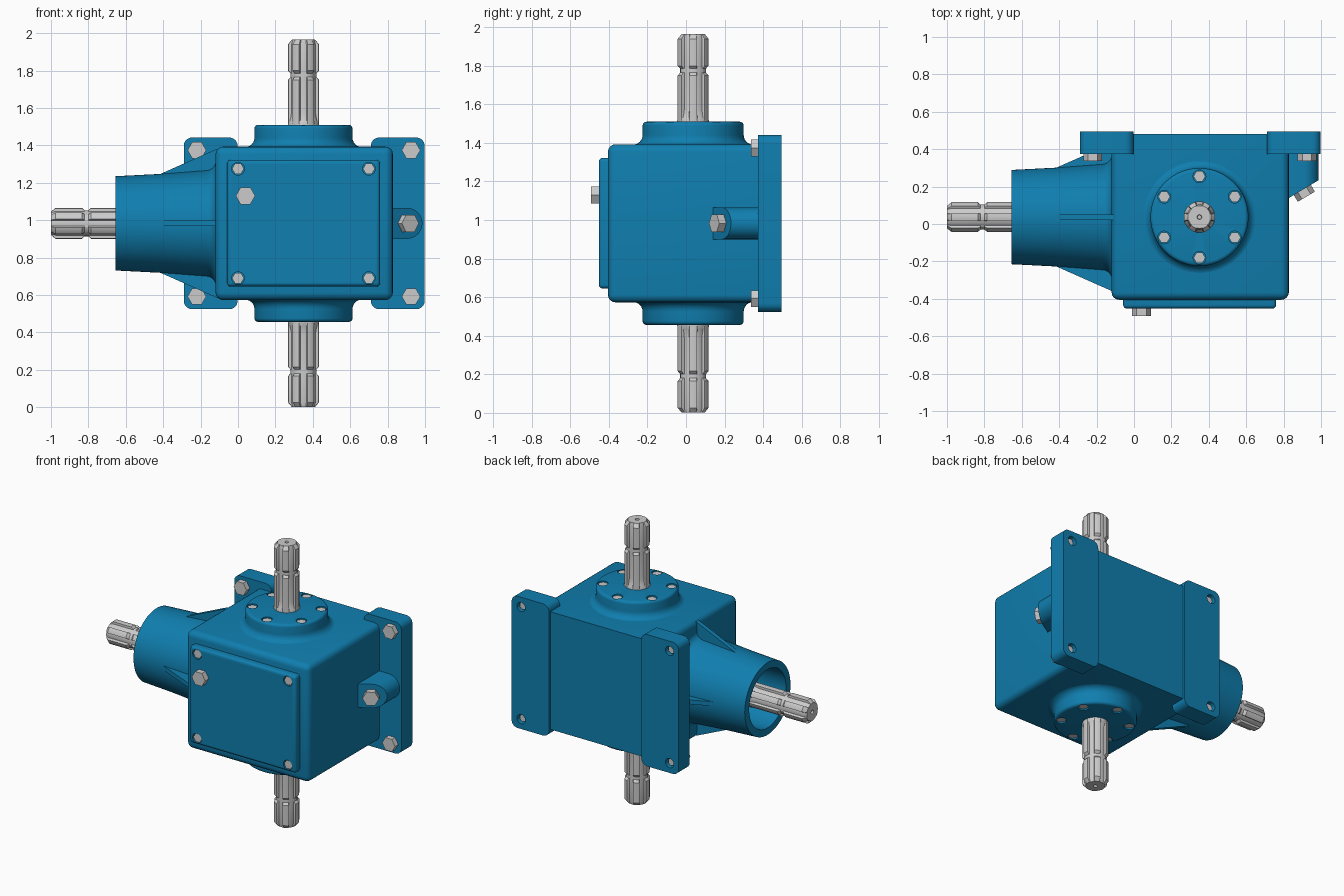
import bpy, bmesh
from math import radians, cos, sin, pi
from mathutils import Matrix, Vector

if "Cube" in bpy.data.objects:
    bpy.data.objects.remove(bpy.data.objects["Cube"])

BLUE = bpy.data.materials.new("blue_paint")
BLUE.diffuse_color = (0.005, 0.21, 0.43, 1)
BLUE.use_nodes = True
BLUE.node_tree.nodes["Principled BSDF"].inputs["Base Color"].default_value = BLUE.diffuse_color
CX, CY, CZ = 0.35, 0.037, 0.983
# local z of each axis points outward along a shaft
UP = Matrix.Translation((CX, CY, CZ))
DOWN = UP @ Matrix.Rotation(pi, 4, 'X')
SIDE = Matrix.Translation((0, CY, CZ)) @ Matrix.Rotation(-pi / 2, 4, 'Y')


def finish(name, bm, mat=None, angle=35):
    bmesh.ops.recalc_face_normals(bm, faces=bm.faces)
    me = bpy.data.meshes.new(name)
    bm.to_mesh(me)
    bm.free()
    ob = bpy.data.objects.new(name, me)
    bpy.context.collection.objects.link(ob)
    if mat:
        me.materials.append(mat)
    smooth(ob, angle)
    return ob


def smooth(ob, angle=35):
    bpy.ops.object.select_all(action='DESELECT')
    bpy.context.view_layer.objects.active = ob
    ob.select_set(True)
    bpy.ops.object.shade_smooth_by_angle(angle=radians(angle))


def box(name, lo, hi, bevel, keep, seg=4):
    """Box whose edges passing keep(edge centre, direction) are rounded."""
    lo, hi = Vector(lo), Vector(hi)
    bm = bmesh.new()
    bmesh.ops.create_cube(bm, size=1, matrix=Matrix.Translation((lo + hi) / 2) @ Matrix.Diagonal((*(hi - lo), 1)))
    edges = [e for e in bm.edges
             if keep((e.verts[0].co + e.verts[1].co) / 2, (e.verts[0].co - e.verts[1].co).normalized())]
    bmesh.ops.bevel(bm, geom=edges, offset=bevel, segments=seg, profile=0.5, affect='EDGES')
    return finish(name, bm, BLUE)


def revolve(name, profile, mat4, steps=64):
    """Spin (radius, height) points around local z."""
    bm = bmesh.new()
    vs = [bm.verts.new((r, 0, z)) for r, z in profile]
    es = [bm.edges.new(p) for p in zip(vs, vs[1:])]
    bmesh.ops.spin(bm, geom=vs + es, cent=(0, 0, 0), axis=(0, 0, 1), angle=2 * pi, steps=steps)
    bmesh.ops.remove_doubles(bm, verts=bm.verts, dist=1e-5)
    bm.transform(mat4)
    return finish(name, bm, BLUE)


def prism(bm, loc, direction, r, depth, sides, spin=0):
    """Cylinder or hexagon starting at loc and growing along direction."""
    d = Vector(direction).normalized()
    m = (Matrix.Translation(Vector(loc) + d * depth / 2) @ d.to_track_quat('Z', 'Y').to_matrix().to_4x4()
         @ Matrix.Rotation(spin, 4, 'Z'))
    bmesh.ops.create_cone(bm, cap_ends=True, segments=sides, radius1=r, radius2=r, depth=depth, matrix=m)


def bolt(name, loc, direction, r, h, shank=0):
    bm = bmesh.new()
    prism(bm, loc, direction, r, h, 6, pi / 6)
    if shank:
        prism(bm, loc, -Vector(direction), r * 0.5, shank, 20)
    return finish(name, bm)


def drill(ob, holes, direction, r, depth):
    """Cut blind holes; direction is the outward surface normal."""
    bm = bmesh.new()
    d = Vector(direction)
    for p in holes:
        prism(bm, Vector(p) - d * depth, d, r, depth + 0.05, 24)
    cutter = finish("hole_cutter", bm, BLUE)
    cutter.hide_render = True
    mod = ob.modifiers.new("holes", 'BOOLEAN')
    mod.operation, mod.solver, mod.object = 'DIFFERENCE', 'EXACT', cutter
    bpy.context.view_layer.objects.active = ob
    bpy.ops.object.modifier_apply(modifier="holes")
    bpy.data.objects.remove(cutter)
    smooth(ob)


def splined_shaft(name, mat4, end, length):
    # distance from tip, outer radius, root radius
    rows = [(0.02, 0.01, 0.01), (0, 0.013, 0.013), (0, 0.062, 0.06), (0.025, 0.083, 0.067),
            (0.165, 0.083, 0.067), (0.18, 0.069, 0.067), (0.2, 0.069, 0.067), (0.215, 0.083, 0.067),
            (0.39, 0.083, 0.067), (0.415, 0.083, 0.071), (0.435, 0.083, 0.077), (0.45, 0.083, 0.083),
            (length, 0.083, 0.083)]
    tooth = [(a, True) for a in (-14, -7, 0, 7, 14)] + [(a, False) for a in (17, 23, 30, 37, 43)]
    bm = bmesh.new()
    rings = []
    for d, ro, ri in rows:
        ring = []
        for k in range(6):
            for a, top in tooth:
                t, r = radians(a + 60 * k), ro if top else ri
                ring.append(bm.verts.new((r * cos(t), r * sin(t), end - d)))
        rings.append(ring)
    for a, b in zip(rings, rings[1:]):
        for i in range(len(a)):
            j = (i + 1) % len(a)
            bm.faces.new((a[i], a[j], b[j], b[i]))
    bm.faces.new(rings[0])
    bm.faces.new(rings[-1])
    bm.transform(mat4)
    return finish(name, bm, angle=25)


# main housing, rounded everywhere but its back rim
box("gearbox_housing", (-0.12, -0.405, 0.573), (0.828, 0.48, 1.393), 0.04, lambda c, d: c.y < 0.4)

# front cover with recessed screws and a filler plug
cover = box("front_cover", (-0.058, -0.452, 0.645), (0.76, -0.39, 1.322), 0.02, lambda c, d: c.y < -0.4)
spots = [(x, -0.452, z) for x in (0, 0.70) for z in (0.69, 1.275)]
drill(cover, spots, (0, -1, 0), 0.034, 0.025)
for p in spots:
    bolt("cover_screw", (p[0], -0.425, p[2]), (0, -1, 0), 0.032, 0.02)
bolt("filler_plug", (0.04, -0.45, 1.13), (0, -1, 0), 0.052, 0.043)

# mounting feet with bolts
for x0, bx in ((-0.29, -0.22), (0.71, 0.925)):
    foot = box("mounting_foot", (x0, 0.373, 0.524), (x0 + 0.288, 0.495, 1.442), 0.045, lambda c, d: abs(d.y) > 0.9, 6)
    spots = [(bx, 0.495, z) for z in (0.592, 1.374)]
    drill(foot, spots, (0, 1, 0), 0.032, 0.04)
    for p in spots:
        bolt("foot_bolt", (bx, 0.374, p[2]), (0, -1, 0), 0.05, 0.037, 0.1)

# top and bottom bearing hubs, each with six recessed screws and a shaft
fillet = [(0.312 - 0.05 * sin(t), 0.458 - 0.05 * cos(t)) for t in (i * pi / 12 for i in range(7))]
crown = [(0.242 + 0.02 * cos(t), 0.507 + 0.02 * sin(t)) for t in (i * pi / 8 for i in range(5))]
for side, m in (("upper", UP), ("lower", DOWN)):
    hub = revolve(side + "_hub", [(0, 0.37), (0.312, 0.37)] + fillet + crown + [(0, 0.527)], m)
    out = (m.to_3x3() @ Vector((0, 0, 1))).normalized()
    ring = [(0.218 * sin(k * pi / 3), 0.218 * cos(k * pi / 3)) for k in range(6)]
    drill(hub, [m @ Vector((x, y, 0.527)) for x, y in ring], out, 0.034, 0.03)
    for x, y in ring:
        bolt(side + "_hub_screw", m @ Vector((x, y, 0.496)), out, 0.032, 0.024)
    splined_shaft(side + "_shaft", m, 0.982, 0.6)

# hollow input sleeve flaring into the housing
flare = [(0.335 - 0.052 * sin(t), 0.17 - 0.052 * cos(t)) for t in (i * pi / 12 for i in range(7))]
revolve("input_sleeve", [(0, 0.06), (0.335, 0.06)] + flare +
        [(0.264, 0.42), (0.252, 0.655), (0.203, 0.655), (0.203, 0.25), (0, 0.25)], SIDE)
splined_shaft("input_shaft", SIDE, 1.0, 0.8)

# four gusset ribs around the sleeve
for k in range(4):
    bm = bmesh.new()
    f = bm.faces.new([bm.verts.new((r, -0.015, z)) for r, z in
                      ((0.25, 0.42), (0.262, 0.42), (0.397, 0.115), (0.397, 0.08), (0.25, 0.08))])
    new = bmesh.ops.extrude_face_region(bm, geom=[f])["geom"]
    bmesh.ops.translate(bm, vec=(0, 0.03, 0), verts=[v for v in new if isinstance(v, bmesh.types.BMVert)])
    bm.transform(SIDE @ Matrix.Rotation(k * pi / 2, 4, 'Z'))
    finish("sleeve_rib", bm, BLUE)

# oil level boss: round-nosed block with a slanted face and angled plug
bm = bmesh.new()
outline = [(0.8, CZ - 0.083)] + [(0.903 + 0.083 * sin(t), CZ - 0.083 * cos(t))
                                 for t in (i * pi / 16 for i in range(17))] + [(0.8, CZ + 0.083)]
front = [bm.verts.new((x, 0.14 + 0.6 * (x - 0.83), z)) for x, z in outline]
back = [bm.verts.new((x, 0.38, z)) for x, z in outline]
bm.faces.new(front)
bm.faces.new(back)
for i in range(len(outline)):
    j = (i + 1) % len(outline)
    bm.faces.new((front[i], front[j], back[j], back[i]))
finish("oil_level_boss", bm, BLUE)
bolt("oil_level_plug", (0.9, 0.182, CZ), (0.51, -0.86, 0), 0.053, 0.042)
